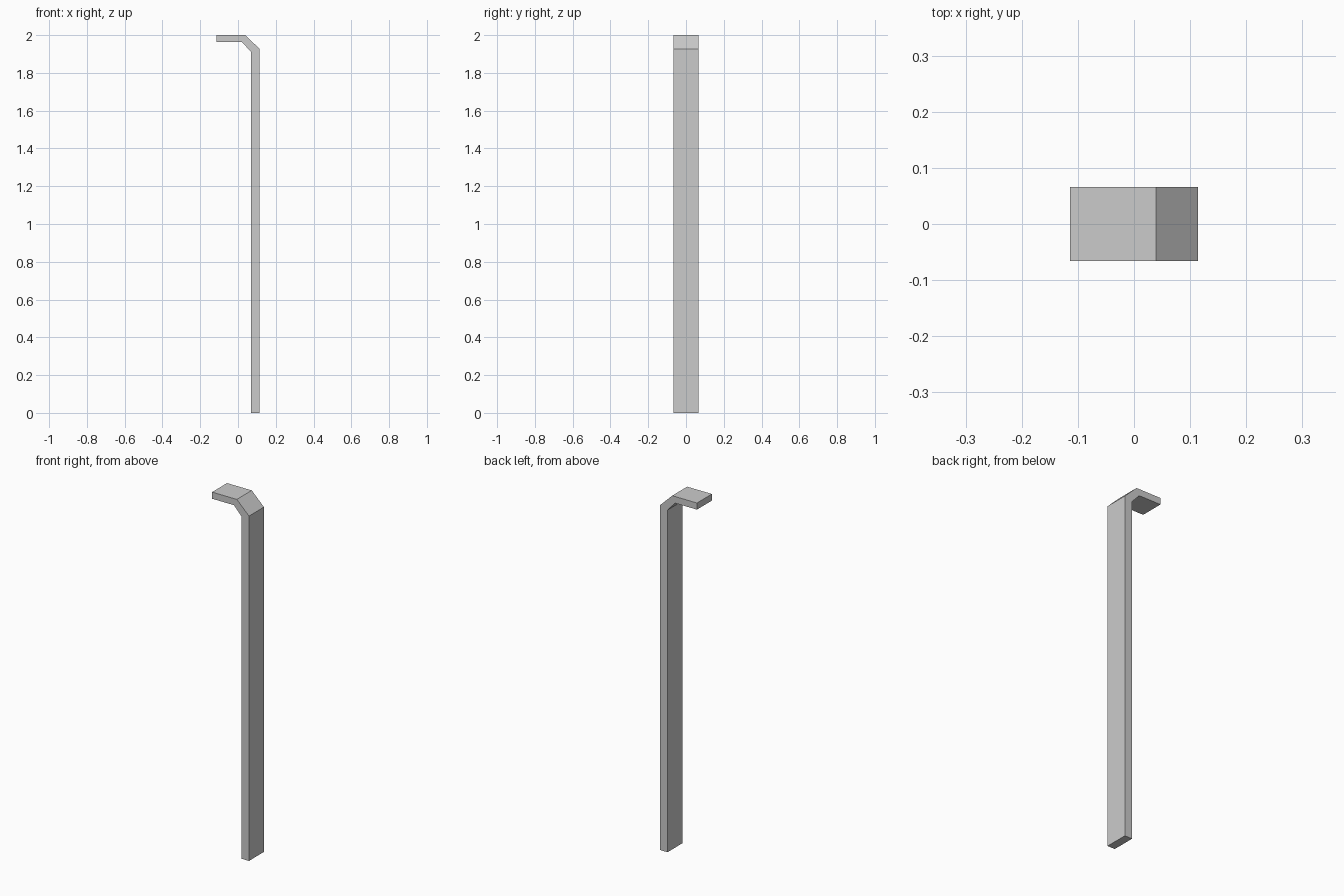
import bpy, bmesh

if "Cube" in bpy.data.objects:
    bpy.data.objects.remove(bpy.data.objects["Cube"])

# Side profile (x, z) of the bent post: upright, chamfered bend, short top arm
PROFILE = [(0.068, 0.0), (0.114, 0.0), (0.114, 1.927), (0.039, 2.0),
           (-0.114, 2.0), (-0.114, 1.963), (0.021, 1.963), (0.068, 1.912)]
HALF_WIDTH = 0.066


def extrude_profile(name, profile, half_width):
    bm = bmesh.new()
    face = bm.faces.new([bm.verts.new((x, -half_width, z)) for x, z in profile])
    extruded = bmesh.ops.extrude_face_region(bm, geom=[face], use_keep_orig=True)
    verts = [g for g in extruded["geom"] if isinstance(g, bmesh.types.BMVert)]
    bmesh.ops.translate(bm, verts=verts, vec=(0, 2 * half_width, 0))
    bmesh.ops.recalc_face_normals(bm, faces=bm.faces[:])
    mesh = bpy.data.meshes.new(name)
    bm.to_mesh(mesh)
    bm.free()
    obj = bpy.data.objects.new(name, mesh)
    bpy.context.collection.objects.link(obj)
    return obj


# Flat bar bent over at the top
extrude_profile("bent_post", PROFILE, HALF_WIDTH)
